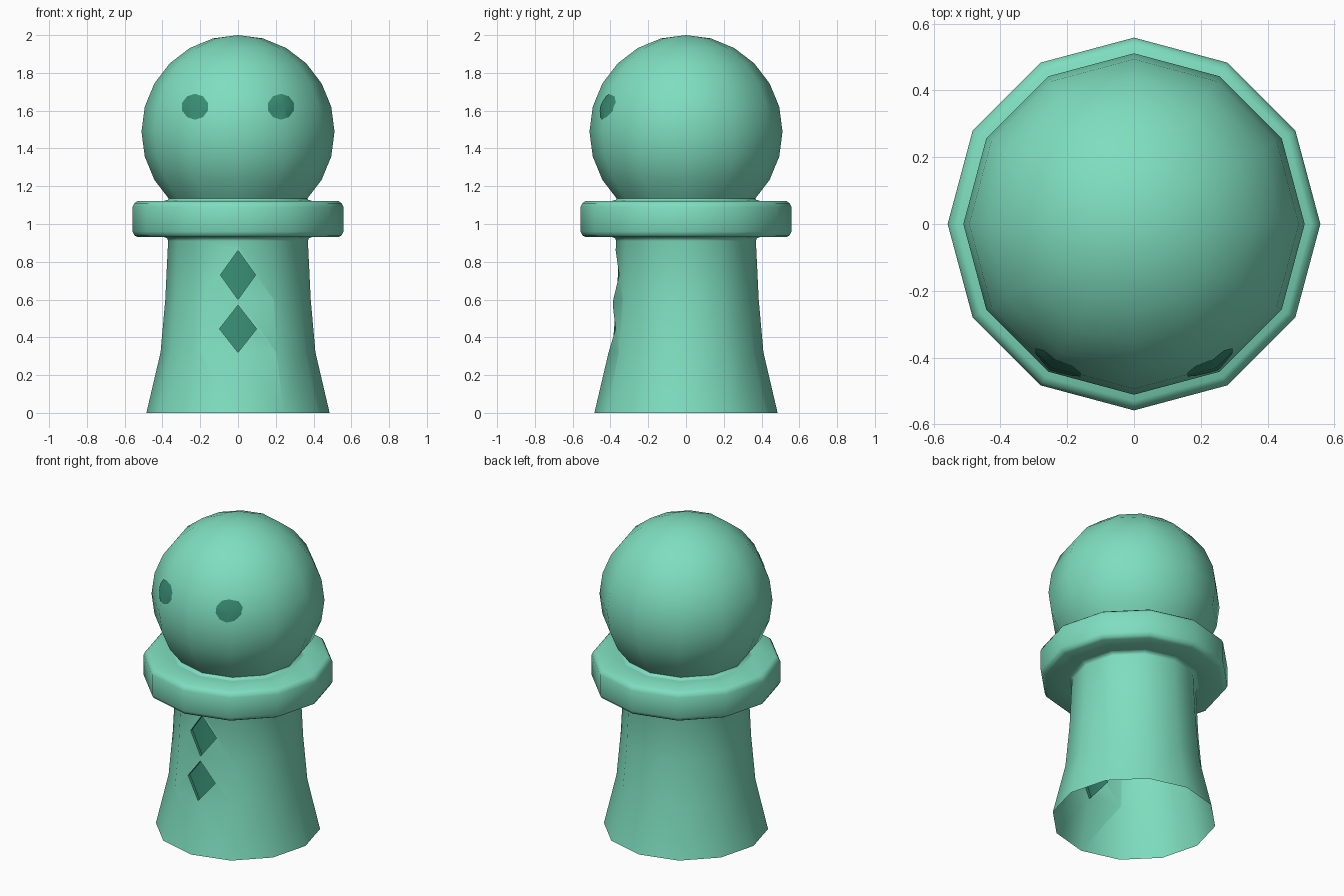
import bpy, bmesh, math
from mathutils import Vector

if "Cube" in bpy.data.objects:
    bpy.data.objects.remove(bpy.data.objects["Cube"], do_unlink=True)

SIDES = 12


def make_material(name, rgb):
    mat = bpy.data.materials.new(name)
    mat.use_nodes = True
    mat.diffuse_color = (*rgb, 1)
    mat.node_tree.nodes["Principled BSDF"].inputs["Base Color"].default_value = (*rgb, 1)
    return mat


mint = make_material("mint green", (0.21, 0.73, 0.52))
deep = make_material("deep green", (0.04, 0.27, 0.17))


def lathe(profile):
    """Spin (radius, height) points into a twelve-sided shell, closing at radius zero."""
    bm = bmesh.new()
    rings = []
    for r, z in profile:
        count = SIDES if r > 0.001 else 1
        turns = [2 * math.pi * i / SIDES for i in range(count)]
        rings.append([bm.verts.new((r * math.cos(a), r * math.sin(a), z)) for a in turns])
    for low, high in zip(rings, rings[1:]):
        for i in range(SIDES):
            j = (i + 1) % SIDES
            if len(high) == 1:
                bm.faces.new((low[i], low[j], high[0]))
            else:
                bm.faces.new((low[i], low[j], high[j], high[i]))
    return bm


def cut_outline(bm, cx, cz, outline):
    """Cut a convex counter-clockwise outline into the front and return the faces inside."""
    points = [Vector((cx + x, 0, cz + z)) for x, z in outline]
    reach = max(abs(c) for p in outline for c in p)
    faces = []
    for f in bm.faces:
        xs, zs = [v.co.x for v in f.verts], [v.co.z for v in f.verts]
        if (f.calc_center_median().y < 0 and min(xs) < cx + reach and max(xs) > cx - reach
                and min(zs) < cz + reach and max(zs) > cz - reach):
            faces.append(f)
    for p, q in zip(points, points[1:] + points[:1]):
        edge = q - p
        outward = Vector((edge.z, 0, -edge.x)).normalized()
        geom = faces + list({e for f in faces for e in f.edges})
        geom += list({v for f in faces for v in f.verts})
        result = bmesh.ops.bisect_plane(bm, geom=geom, plane_co=p, plane_no=outward, dist=1e-5)
        faces = [f for f in result["geom"] if isinstance(f, bmesh.types.BMFace)
                 and (f.calc_center_median() - p).dot(outward) < 0]
    return faces


def finish(bm, name, *mats):
    mesh = bpy.data.meshes.new(name)
    bm.to_mesh(mesh)
    bm.free()
    for mat in mats:
        mesh.materials.append(mat)
    obj = bpy.data.objects.new(name, mesh)
    bpy.context.collection.objects.link(obj)
    bpy.ops.object.select_all(action="DESELECT")
    obj.select_set(True)
    bpy.context.view_layer.objects.active = obj
    bpy.ops.object.shade_smooth_by_angle(angle=math.radians(60))
    return obj


# Flared hollow body with two recessed diamonds
body = lathe([(0.485, 0), (0.41, 0.32), (0.385, 0.6), (0.37, 0.91), (0.375, 0.925), (0.39, 0.93)])
for cz, w, h in ((0.73, 0.093, 0.13), (0.445, 0.098, 0.125)):
    diamond = cut_outline(body, 0, cz, [(w, 0), (0, h), (-w, 0), (0, -h)])
    extruded = bmesh.ops.extrude_face_region(body, geom=diamond)["geom"]
    bmesh.ops.delete(body, geom=diamond, context="FACES")
    for item in extruded:
        if isinstance(item, bmesh.types.BMVert):
            item.co.y += 0.018
            for f in item.link_faces:
                f.material_index = 1
finish(body, "body", mint, deep)

# Bevelled collar
finish(lathe([(0.39, 0.93), (0.53, 0.93), (0.548, 0.94), (0.558, 0.96), (0.558, 1.09),
              (0.548, 1.11), (0.53, 1.123), (0.39, 1.123)]), "collar", mint)

# Round head with a small fillet onto the collar
R, HEAD_Z = 0.511, 1.489
arc = [math.radians(a) for a in range(-45, 91, 15)]
ball = [(R * math.cos(a), HEAD_Z + R * math.sin(a)) for a in arc]
head_profile = [(0.39, 1.123), (0.372, 1.128), (0.368, 1.136)] + ball[1:]
finish(lathe(head_profile), "head", mint)

# Thin painted eyes that follow the head surface
oval = [(0.071 * math.cos(a), 0.068 * math.sin(a))
        for a in (2 * math.pi * (i + 0.5) / 10 for i in range(10))]
for side, name in ((1, "left_eye"), (-1, "right_eye")):
    eye = lathe(head_profile)
    keep = set(cut_outline(eye, side * 0.226, 1.62, oval))
    bmesh.ops.delete(eye, geom=[f for f in eye.faces if f not in keep], context="FACES")
    for v in eye.verts:
        v.co += (v.co - Vector((0, 0, HEAD_Z))).normalized() * 0.003
    finish(eye, name, deep)
